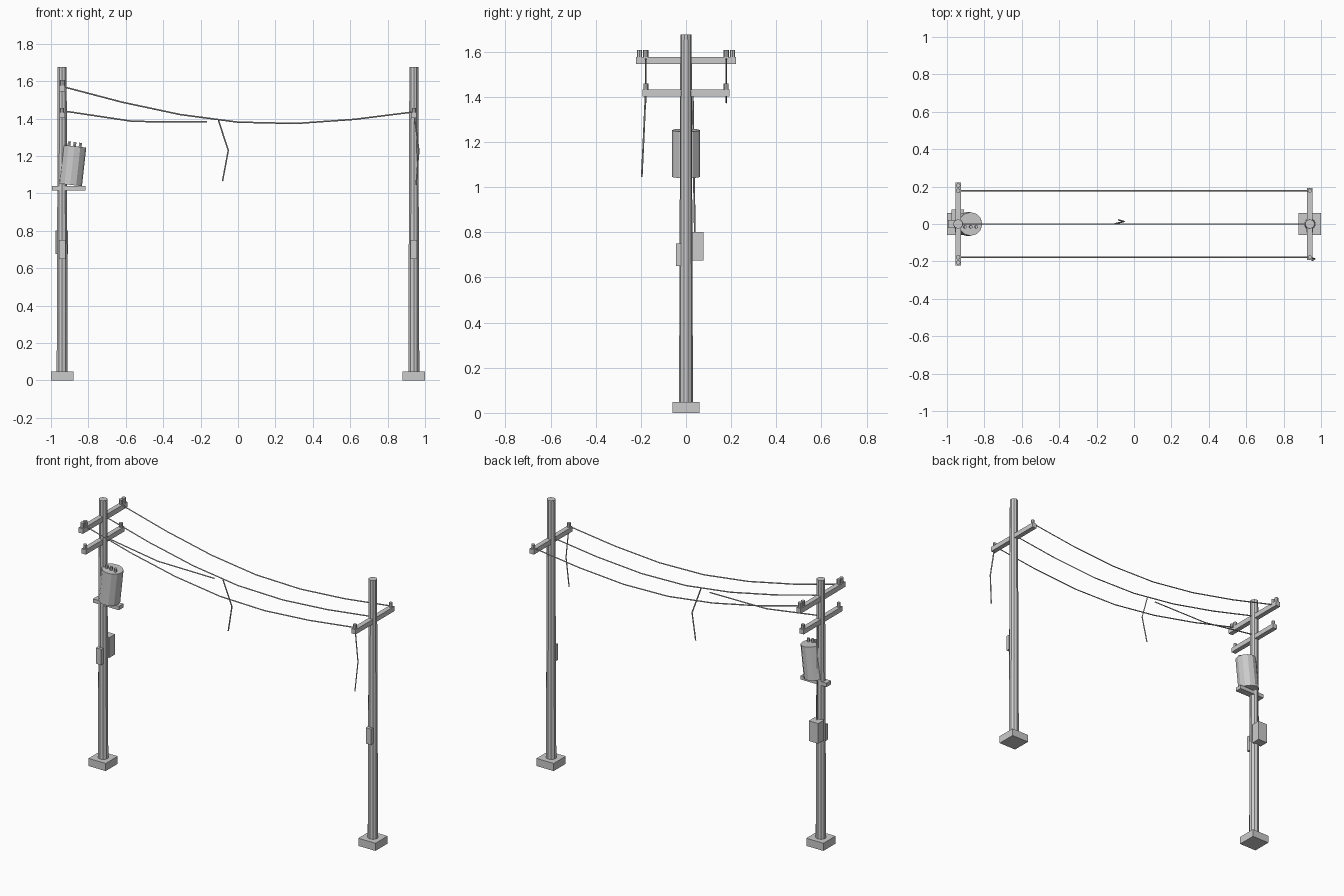
import bpy, bmesh, math
from mathutils import Vector

if "Cube" in bpy.data.objects:
    bpy.data.objects.remove(bpy.data.objects["Cube"])

gray = bpy.data.materials.new("weathered gray")
gray.diffuse_color = (0.6, 0.6, 0.6, 1)
gray.use_nodes = True
gray.node_tree.nodes["Principled BSDF"].inputs["Base Color"].default_value = gray.diffuse_color


def finish(name, bm):
    me = bpy.data.meshes.new(name)
    bm.to_mesh(me)
    bm.free()
    me.materials.append(gray)
    ob = bpy.data.objects.new(name, me)
    bpy.context.collection.objects.link(ob)
    return ob


def box(name, lo, hi):
    """Box from its low and high corners."""
    lo, hi = Vector(lo), Vector(hi)
    bm = bmesh.new()
    bmesh.ops.create_cube(bm, size=1)
    for v in bm.verts:
        v.co = Vector(a * b for a, b in zip(v.co, hi - lo)) + (lo + hi) / 2
    return finish(name, bm)


def rod(name, a, b, r1, r2, sides):
    """Flat-sided cylinder or cone between two points."""
    a, b = Vector(a), Vector(b)
    bm = bmesh.new()
    bmesh.ops.create_cone(bm, cap_ends=True, segments=sides, radius1=r1,
                          radius2=r2, depth=(b - a).length)
    rot = Vector((0, 0, 1)).rotation_difference(b - a)
    for v in bm.verts:
        v.co = rot @ v.co + (a + b) / 2
    return finish(name, bm)


def wire(name, pts, r=0.004):
    """Thin square-section cable swept along points, as a mesh."""
    cu = bpy.data.curves.new(name, "CURVE")
    cu.dimensions = "3D"
    cu.bevel_depth = r
    cu.bevel_resolution = 0
    cu.use_fill_caps = True
    sp = cu.splines.new("POLY")
    sp.points.add(len(pts) - 1)
    for p, co in zip(sp.points, pts):
        p.co = (*co, 1)
    cu.materials.append(gray)
    ob = bpy.data.objects.new(name, cu)
    bpy.context.collection.objects.link(ob)


PX = 0.94

# both poles: footing, shaft, front plate box, lower crossarm with insulators
for side, x in (("left", -PX), ("right", PX)):
    box(side + "_footing", (x - 0.06, -0.06, 0), (x + 0.06, 0.06, 0.048))
    rod(side + "_pole", (x, 0, 0.04), (x, 0, 1.675), 0.031, 0.025, 10)
    box(side + "_front_box", (x - 0.018, -0.045, 0.65), (x + 0.018, -0.015, 0.75))
    box(side + "_crossarm", (x - 0.015, -0.193, 1.402), (x + 0.015, 0.193, 1.432))
    for y in (-0.178, 0.178):
        rod(side + "_insulator", (x, y, 1.43), (x, y, 1.458), 0.011, 0.011, 8)

# upper crossarm on the left pole with paired insulators
box("upper_crossarm", (-PX - 0.015, -0.222, 1.544), (-PX + 0.015, 0.222, 1.576))
for y in (-0.206, -0.178, 0.178, 0.206):
    rod("upper_insulator", (-PX, y, 1.574), (-PX, y, 1.606), 0.012, 0.012, 8)

# tilted transformer on its bracket beam, with three bushings
box("transformer_bracket", (-0.995, -0.022, 1.016), (-0.815, 0.022, 1.04))
low, high = Vector((-0.897, 0, 1.046)), Vector((-0.874, 0, 1.252))
axis = (high - low).normalized()
rod("transformer_tank", low, high, 0.063, 0.063, 12)
across = Vector((axis.z, 0, -axis.x))
for d in (-0.03, 0, 0.03):
    p = high + across * d + Vector((0, -0.015, 0))
    rod("bushing", p - axis * 0.003, p + axis * 0.022, 0.009, 0.009, 6)

# meter box behind the left pole and the cable running down to it
box("meter_box", (-0.975, 0.018, 0.675), (-0.91, 0.077, 0.802))
wire("drop_cable", [(-PX, 0.03, 1.405), (-PX, 0.034, 1.1), (-PX, 0.039, 0.8)])

# three sagging span wires
sag = [(-PX, 1.572), (-0.62, 1.488), (-0.31, 1.422), (0, 1.381),
       (0.31, 1.374), (0.62, 1.396), (PX, 1.436)]
for name, y in (("front", -0.178), ("middle", 0), ("back", 0.178)):
    wire(name + "_span_wire", [(x, y, z) for x, z in sag])

# broken and dangling wires
wire("broken_wire", [(-PX, 0, 1.442), (-0.56, 0, 1.385), (-0.165, 0, 1.382)])
wire("middle_dangling_wire", [(-0.105, 0, 1.392), (-0.052, 0.014, 1.23), (-0.083, 0.022, 1.065)])
wire("right_dangling_wire", [(PX, -0.178, 1.435), (0.967, -0.187, 1.23), (0.952, -0.196, 1.045)])
